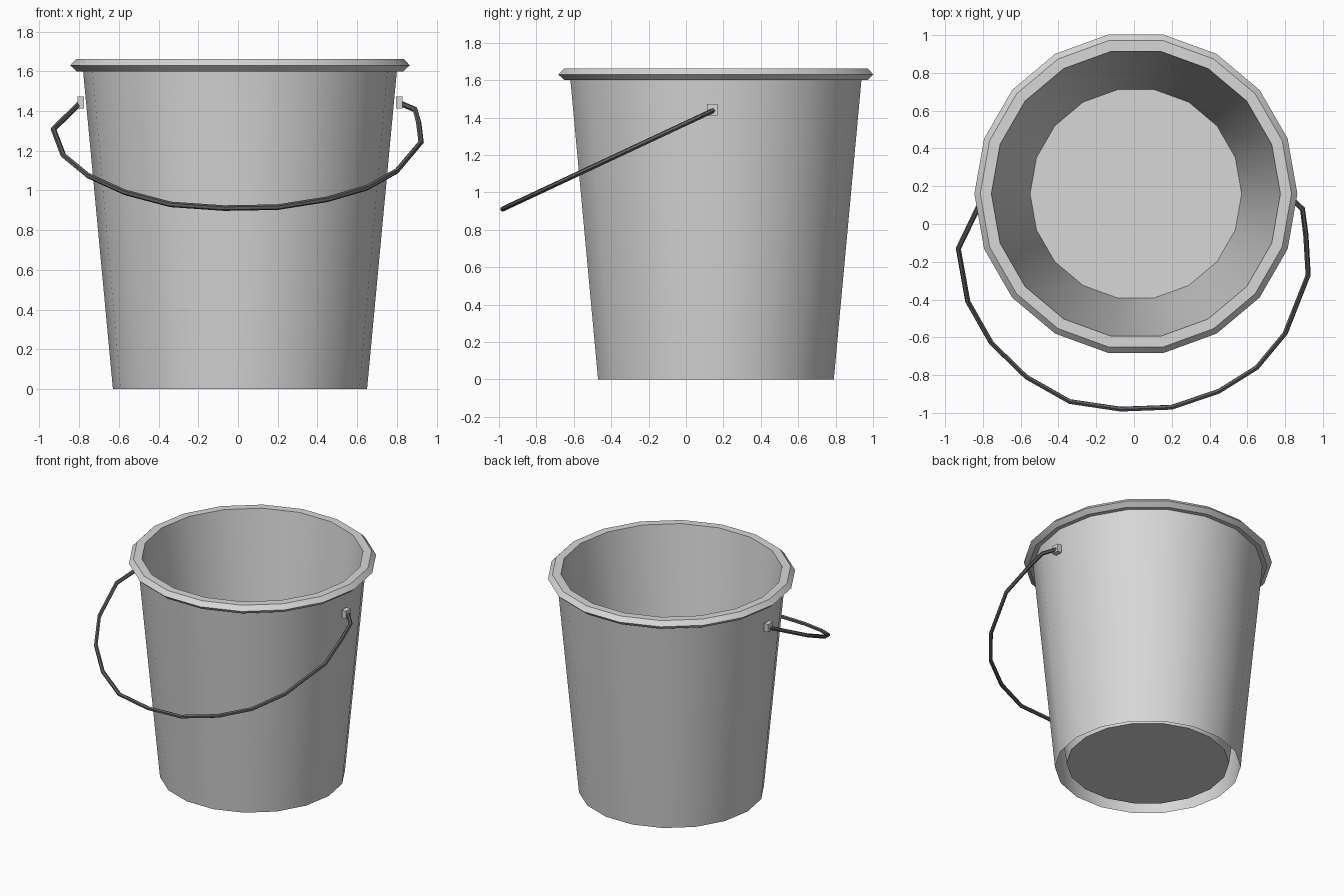
import bpy, math

if "Cube" in bpy.data.objects:
    bpy.data.objects.remove(bpy.data.objects["Cube"])

SIDES = 18
CX, CY = 0.01, 0.16  # bucket axis


def material(name, v):
    m = bpy.data.materials.new(name)
    m.diffuse_color = (v, v, v, 1)
    m.use_nodes = True
    m.node_tree.nodes["Principled BSDF"].inputs["Base Color"].default_value = m.diffuse_color
    return m


METAL = material("light grey metal", 0.68)
WIRE = material("dark grey wire", 0.12)


def smooth(ob):
    bpy.ops.object.select_all(action='DESELECT')
    ob.select_set(True)
    bpy.context.view_layer.objects.active = ob
    bpy.ops.object.shade_smooth_by_angle(angle=math.radians(30))


def lathe(name, profile, cap_end=False):
    """Spin (radius, z) points round the bucket axis."""
    verts, faces = [], []
    for r, z in profile:
        for i in range(SIDES):
            a = 2 * math.pi * i / SIDES
            verts.append((CX + r * math.cos(a), CY + r * math.sin(a), z))
    for k in range(len(profile) - 1):
        for i in range(SIDES):
            j = (i + 1) % SIDES
            b, t = k * SIDES, (k + 1) * SIDES
            faces.append((b + i, b + j, t + j, t + i))
    if cap_end:
        base = (len(profile) - 1) * SIDES
        faces.append([base + i for i in range(SIDES)])
    me = bpy.data.meshes.new(name)
    me.from_pydata(verts, [], faces)
    me.materials.append(METAL)
    ob = bpy.data.objects.new(name, me)
    bpy.context.collection.objects.link(ob)
    smooth(ob)
    return ob


# Bucket: outer wall, rolled rim, inner wall with raised floor (open underneath)
lathe("outer_wall", [(0.64, 0), (0.79, 1.6)])
lathe("rim", [(0.79, 1.6), (0.822, 1.6), (0.855, 1.63), (0.824, 1.663), (0.765, 1.663)])
lathe("inner_wall_and_floor", [(0.765, 1.663), (0.56, 0.03)], cap_end=True)

# Handle mounts on both sides
for side, name in ((-1, "left_mount"), (1, "right_mount")):
    bpy.ops.mesh.primitive_cube_add(size=1, location=(CX + side * 0.802, 0.14, 1.442))
    ob = bpy.context.object
    ob.name = name
    ob.scale = (0.035, 0.056, 0.06)
    ob.data.materials.append(METAL)

# Wire handle: bent path lying in one tilted plane
path = [(-0.795, 0.15), (-0.93, -0.13), (-0.88, -0.41), (-0.755, -0.63), (-0.57, -0.81),
        (-0.34, -0.94), (-0.07, -0.98), (0.2, -0.97), (0.45, -0.885), (0.65, -0.76),
        (0.80, -0.58), (0.922, -0.27), (0.91, -0.06), (0.892, 0.08), (0.815, 0.15)]
cu = bpy.data.curves.new("handle", 'CURVE')
cu.dimensions = '3D'
cu.bevel_depth = 0.014
cu.bevel_resolution = 1
cu.use_fill_caps = True
sp = cu.splines.new('POLY')
sp.points.add(len(path) - 1)
for p, (x, y) in zip(sp.points, path):
    p.co = (x, y, 1.44 + 0.468 * (y - 0.15), 1)
cu.materials.append(WIRE)
handle = bpy.data.objects.new("handle", cu)
bpy.context.collection.objects.link(handle)
bpy.ops.object.select_all(action='DESELECT')
handle.select_set(True)
bpy.context.view_layer.objects.active = handle
bpy.ops.object.convert(target='MESH')
smooth(bpy.context.object)
